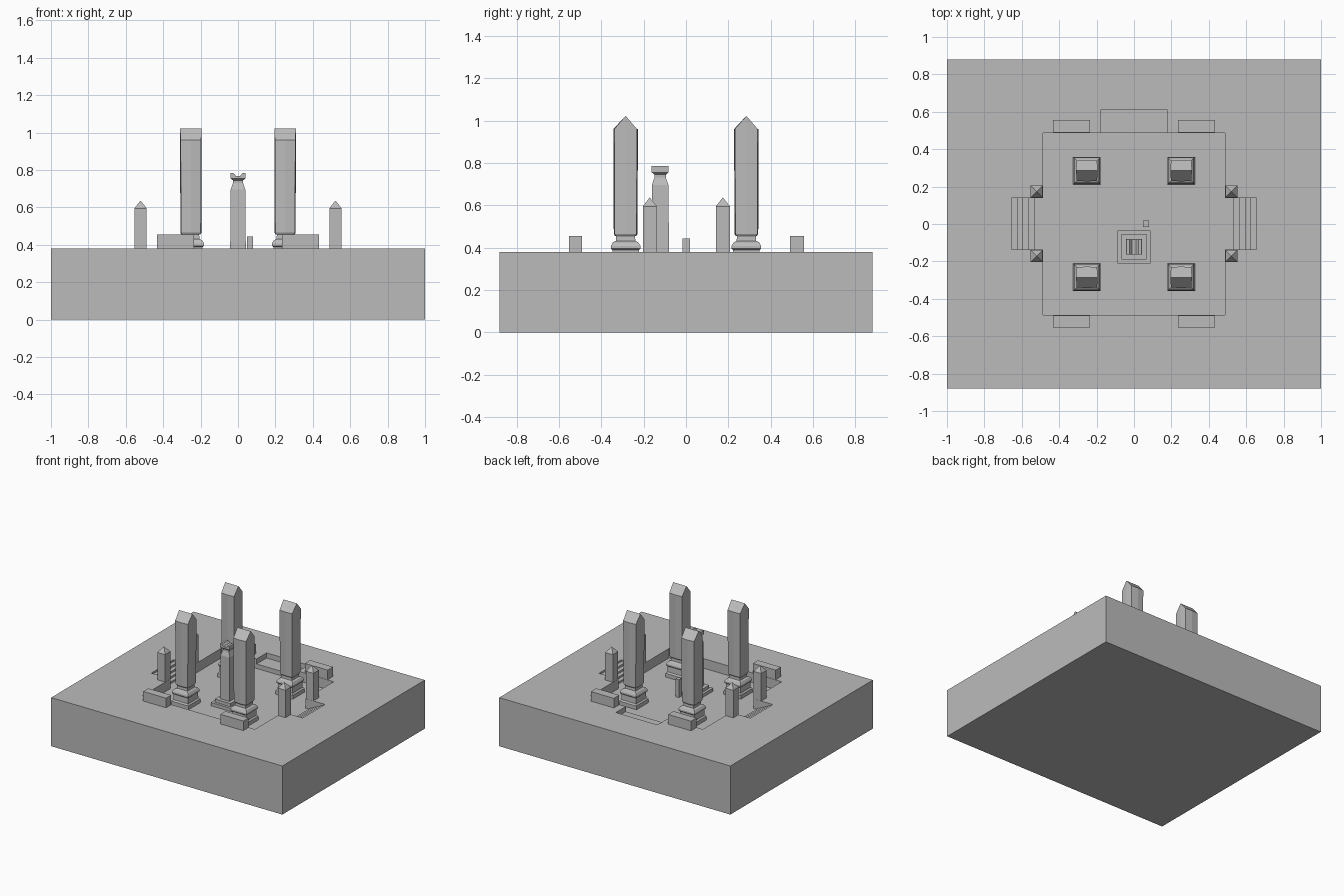
import bpy
import bmesh

if "Cube" in bpy.data.objects:
    bpy.data.objects.remove(bpy.data.objects["Cube"], do_unlink=True)

stone = bpy.data.materials.new("grey_stone")
stone.use_nodes = True
GREY = (0.5, 0.5, 0.5, 1)
stone.diffuse_color = GREY
stone.node_tree.nodes["Principled BSDF"].inputs["Base Color"].default_value = GREY

GROUND = 0.38
STEPS = 5
RISE = 0.015
FLOOR = GROUND - STEPS * RISE
PIT = 0.487


def finish(name, bm):
    bmesh.ops.recalc_face_normals(bm, faces=bm.faces[:])
    mesh = bpy.data.meshes.new(name)
    bm.to_mesh(mesh)
    bm.free()
    mesh.materials.append(stone)
    obj = bpy.data.objects.new(name, mesh)
    bpy.context.collection.objects.link(obj)
    return obj


def box(name, x0, x1, y0, y1, z0, z1):
    bm = bmesh.new()
    bmesh.ops.create_cube(bm, size=1)
    for v in bm.verts:
        v.co.x = x0 if v.co.x < 0 else x1
        v.co.y = y0 if v.co.y < 0 else y1
        v.co.z = z0 if v.co.z < 0 else z1
    return finish(name, bm)


def loft(name, section, profile, cx, cy, tip=None, ridge=None):
    """Stack scaled copies of a section; close with a pointed tip or a gable ridge."""
    bm = bmesh.new()
    rings = [[bm.verts.new((cx + px * r, cy + py * r, z)) for px, py in section]
             for r, z in profile]
    n = len(section)
    for low, high in zip(rings, rings[1:]):
        for i in range(n):
            j = (i + 1) % n
            bm.faces.new((low[i], low[j], high[j], high[i]))
    bm.faces.new(rings[0])
    top = rings[-1]
    if tip:
        point = bm.verts.new((cx, cy, tip))
        for i in range(n):
            bm.faces.new((top[i], top[(i + 1) % n], point))
    elif ridge:
        # The vertices on the middle of the x sides rise to form the ridge
        bm.faces.new(top)
        for v, (px, py) in zip(top, section):
            if py == 0:
                v.co.z = ridge
        cap = [f for f in bm.faces if all(v in top for v in f.verts)]
        bmesh.ops.delete(bm, geom=cap, context='FACES_ONLY')
        left = [v for v, p in zip(top, section) if p[1] >= 0]
        right = [v for v, p in zip(top, section) if p[1] <= 0]
        bm.faces.new(left)
        bm.faces.new(right)
    else:
        bm.faces.new(top)
    return finish(name, bm)


SQUARE = [(1, 1), (-1, 1), (-1, -1), (1, -1)]
BOWED = [(1, 0), (0.94, 0.92), (0, 1), (-0.94, 0.92),
         (-1, 0), (-0.94, -0.92), (0, -1), (0.94, -0.92)]

# Ground slab with the sunken court, back alcove and two stair wells cut into it
slab = box("ground_slab", -1, 1, -0.88, 0.88, 0, GROUND)
cutters = [box("cut", -PIT, PIT, -PIT, PIT, FLOOR, 0.6),
           box("cut", -0.18, 0.18, 0.3, 0.61, GROUND - 0.04, 0.6)]
for i in range(STEPS):
    x = 0.655 - i * 0.031
    z = GROUND - (i + 1) * RISE
    cutters += [box("cut", -x, -0.4, -0.137, 0.14, z, 0.6),
                box("cut", 0.4, x, -0.137, 0.14, z, 0.6)]
for cutter in cutters:
    cutter.hide_render = True
    mod = slab.modifiers.new("cut", 'BOOLEAN')
    mod.operation = 'DIFFERENCE'
    mod.solver = 'EXACT'
    mod.object = cutter
bpy.context.view_layer.update()
graph = bpy.context.evaluated_depsgraph_get()
carved = bpy.data.meshes.new_from_object(slab.evaluated_get(graph))
slab.modifiers.clear()
slab.data = carved
for cutter in cutters:
    bpy.data.objects.remove(cutter, do_unlink=True)

# Four great pillars: moulded pedestal and gabled shaft
PEDESTAL = [(0.074, FLOOR), (0.074, 0.335), (0.064, 0.345), (0.062, 0.388),
            (0.07, 0.395), (0.07, 0.408), (0.06, 0.425), (0.046, 0.432), (0.044, 0.46)]
SHAFT = [(0.05, 0.455), (0.056, 0.465), (0.058, 0.96)]
for sx, side in ((-1, "right"), (1, "left")):
    for cy, end in ((-0.285, "front"), (0.285, "back")):
        cx = sx * 0.252
        loft(f"pillar_pedestal_{end}_{side}", SQUARE, PEDESTAL, cx, cy)
        loft(f"pillar_shaft_{end}_{side}", BOWED, SHAFT, cx, cy, ridge=1.022)
        # Small pointed posts flanking the stairs
        loft(f"stair_post_{end}_{side}", SQUARE, [(0.033, GROUND - 0.01), (0.033, 0.595)],
             sx * 0.521, 0.174 if cy > 0 else -0.171, tip=0.637)
        # Low blocks along the front and back rims
        xs = sorted((sx * 0.235, sx * 0.433))
        ys = (0.49, 0.556) if cy > 0 else (-0.553, -0.49)
        box(f"rim_block_{end}_{side}", *xs, *ys, GROUND - 0.01, 0.455)

# Central monument: stepped plinth, tapering shaft with neck, forked head
MY = -0.122
for i, half in enumerate((0.088, 0.068)):
    z = FLOOR + i * 0.025
    box(f"monument_step_{i + 1}", -half, half, MY - half, MY + half, z, z + 0.025)
loft("monument_shaft", SQUARE,
     [(0.042, FLOOR + 0.05), (0.039, 0.695), (0.027, 0.73), (0.027, 0.745), (0.04, 0.755)], 0, MY)
bm = bmesh.new()
outline = [(-0.041, 0.755), (0.041, 0.755), (0.041, 0.785), (0.025, 0.785),
           (0.012, 0.769), (-0.012, 0.769), (-0.025, 0.785), (-0.041, 0.785)]
front = bm.faces.new([bm.verts.new((x, MY - 0.04, z)) for x, z in outline])
out = bmesh.ops.extrude_face_region(bm, geom=[front])
for v in out["geom"]:
    if isinstance(v, bmesh.types.BMVert):
        v.co.y = MY + 0.04
if not front.is_valid or len(bm.faces) < len(outline) + 2:
    bm.faces.new([v for v in bm.verts if v.co.y < MY])
finish("monument_head", bm)

# Small marker post beside the monument
box("marker_post", 0.048, 0.08, -0.016, 0.018, FLOOR, 0.444)
